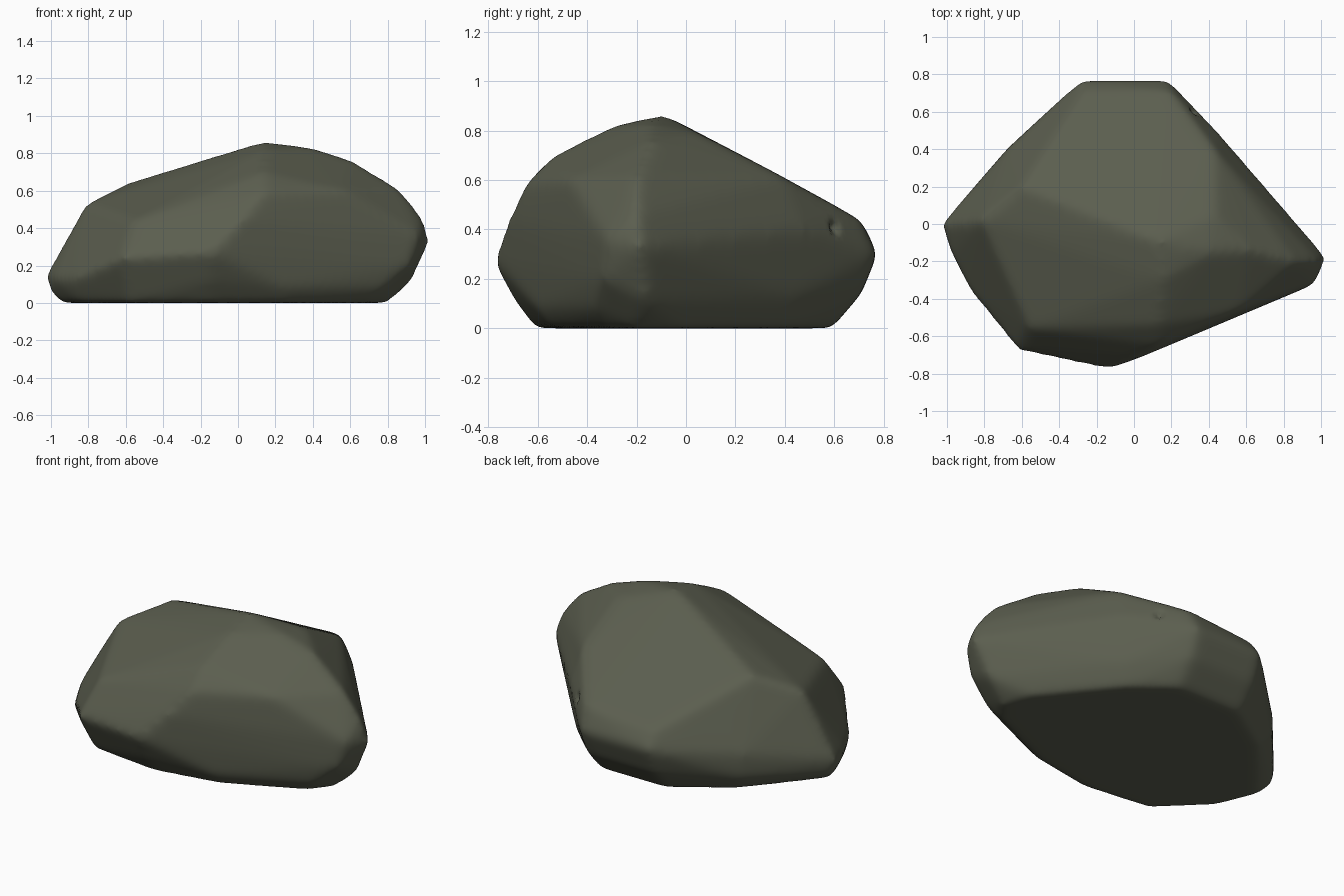
import bpy
import bmesh
from mathutils import Vector

default_cube = bpy.data.objects.get("Cube")
if default_cube:
    bpy.data.objects.remove(default_cube, do_unlink=True)

# Flat underside outline
underside = [(-.95, -.05), (-.85, -.3), (-.58, -.56), (-.15, -.61), (.25, -.54),
             (.7, -.33), (.8, -.2), (.74, -.02), (.4, .4), (.16, .59),
             (-.28, .59), (-.6, .38)]
# Rounded shoulder just above the ground
shoulder = [(-1.01, 0, .06), (-.15, -.7, .12), (.25, -.6, .08), (.78, -.37, .08),
            (.93, -.16, .11), (.44, .45, .13), (.17, .71, .14), (-.28, .71, .14),
            (-.67, .41, .1)]
# Widest belt
girdle = [(-1.03, 0, .15), (-.98, -.17, .13), (-.88, -.36, .13), (-.62, -.68, .24),
          (-.14, -.78, .27), (.02, -.72, .44), (.92, -.34, .2), (.97, -.32, .36),
          (1.03, -.18, .33), (.99, -.2, .46), (.46, .48, .4), (.18, .775, .3),
          (-.28, .775, .3), (-.68, .4, .24)]
# Sloping planes of the top
crown = [(-.82, .02, .53), (-.6, .2, .64), (-.56, -.56, .44), (.13, -.09, .865),
         (.15, -.3, .82), (.13, -.54, .7), (.14, -.65, .59), (.4, -.15, .83),
         (.43, .05, .79), (.43, .4, .61), (.2, .71, .44), (-.27, .71, .4),
         (.62, -.14, .76), (.87, -.2, .61), (.56, -.47, .6)]


def faceted_block(name, points):
    """Convex block wrapped around a set of corners."""
    bm = bmesh.new()
    for p in points:
        bm.verts.new(p)
    hull = bmesh.ops.convex_hull(bm, input=bm.verts[:])
    spare = {v for v in hull["geom_interior"] + hull["geom_unused"]
             if isinstance(v, bmesh.types.BMVert)}
    bmesh.ops.delete(bm, geom=list(spare), context="VERTS")
    bmesh.ops.recalc_face_normals(bm, faces=bm.faces[:])
    mesh = bpy.data.meshes.new(name)
    bm.to_mesh(mesh)
    bm.free()
    obj = bpy.data.objects.new(name, mesh)
    bpy.context.scene.collection.objects.link(obj)
    return obj


rock = faceted_block("boulder",
                     [(x, y, 0) for x, y in underside] + shoulder + girdle + crown)

# Weathered, rounded edges
remesh = rock.modifiers.new("even_surface", "REMESH")
remesh.mode = "VOXEL"
remesh.voxel_size = 0.02
soften = rock.modifiers.new("worn_edges", "SMOOTH")
soften.factor = 0.5
soften.iterations = 24
bpy.context.view_layer.update()
worn = bpy.data.meshes.new_from_object(
    rock.evaluated_get(bpy.context.evaluated_depsgraph_get()))
rock.modifiers.clear()
rock.data = worn

# Small chipped pit on the rear shoulder
target = Vector((.33, .62, .41))
pit = min(worn.vertices, key=lambda v: (v.co - target).length).co.copy()
inward = (Vector((0, .3, .35)) - pit).normalized()
for v in worn.vertices:
    fade = max(0, 1 - (v.co - pit).length / 0.035)
    v.co += inward * 0.03 * fade

for face in worn.polygons:
    face.use_smooth = True

# Mossy grey stone
stone = bpy.data.materials.new("mossy_grey_stone")
stone.use_nodes = True
colour = (.105, .112, .078, 1)
stone.diffuse_color = colour
shader = next(n for n in stone.node_tree.nodes if n.type == "BSDF_PRINCIPLED")
shader.inputs["Base Color"].default_value = colour
worn.materials.clear()
worn.materials.append(stone)
